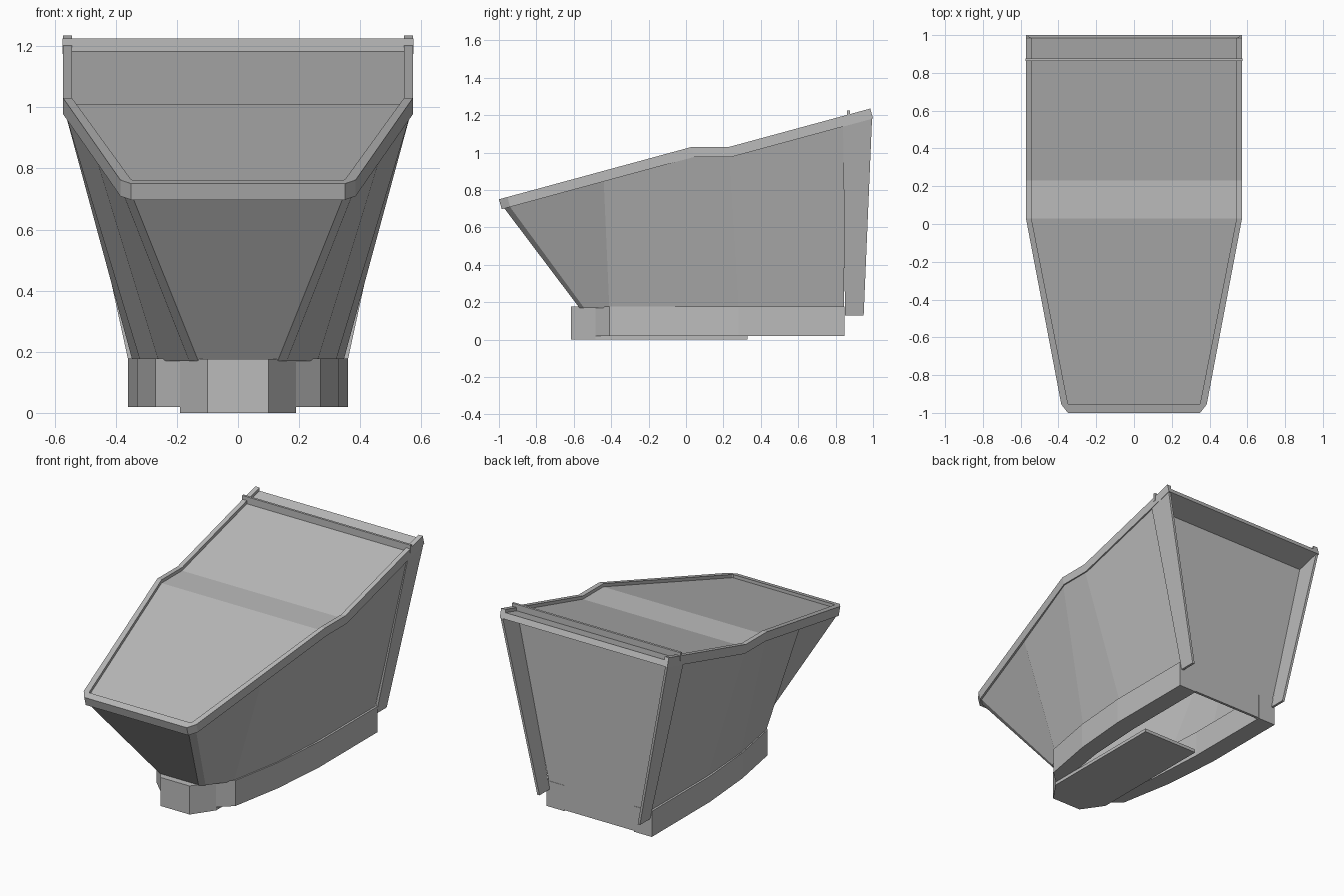
import bpy, bmesh

if "Cube" in bpy.data.objects:
    bpy.data.objects.remove(bpy.data.objects["Cube"])

grey = bpy.data.materials.new("plain grey")
grey.diffuse_color = (0.5, 0.5, 0.5, 1)
grey.use_nodes = True
grey.node_tree.nodes["Principled BSDF"].inputs["Base Color"].default_value = grey.diffuse_color


def make(name, verts, faces):
    me = bpy.data.meshes.new(name)
    bm = bmesh.new()
    vs = [bm.verts.new(v) for v in verts]
    for f in faces:
        bm.faces.new([vs[i] for i in f])
    bmesh.ops.recalc_face_normals(bm, faces=bm.faces)
    bm.to_mesh(me)
    bm.free()
    me.materials.append(grey)
    ob = bpy.data.objects.new(name, me)
    bpy.context.collection.objects.link(ob)
    return ob


def prism(name, bottom, top):
    """Solid between two matching outlines of 3D points."""
    n = len(bottom)
    faces = [(i, (i + 1) % n, n + (i + 1) % n, n + i) for i in range(n)]
    faces += [tuple(range(n)), tuple(range(n, 2 * n))]
    return make(name, bottom + top, faces)


def slab(name, outline, z0, z1):
    return prism(name, [(x, y, z0) for x, y in outline], [(x, y, z1) for x, y in outline])


def mirrored(pts):
    return [(-p[0],) + tuple(p[1:]) for p in pts]


def top_z(y):
    """Height of the lid edge along its length."""
    prof = [(-1, 0.75), (0.03, 1.03), (0.23, 1.03), (0.985, 1.235)]
    for (a, za), (b, zb) in zip(prof, prof[1:]):
        if y <= b:
            return za + (zb - za) * (y - a) / (b - a)
    return prof[-1][1]


# lid: bent slab with raised lip on the front and sides
stations = [(-1, 0.35, -0.955, 0.345), (-0.955, 0.385, -0.95, 0.35),
            (0.03, 0.572, 0.03, 0.543), (0.23, 0.572, 0.23, 0.543),
            (0.985, 0.572, 0.985, 0.543)]
verts, faces = [], []
for yo, wo, yi, wi in stations:
    zo, zi = top_z(yo), top_z(yi)
    half = [(wo, yo + 0.015, zo - 0.053), (wo, yo, zo), (wi, yi, zi), (wi, yi, zi - 0.02)]
    verts += mirrored(half) + half[::-1]
for s in range(len(stations) - 1):
    for i in range(8):
        j = (i + 1) % 8
        faces.append((8 * s + i, 8 * s + j, 8 * s + 8 + j, 8 * s + 8 + i))
faces += [(0, 1, 6, 7), (1, 2, 5, 6), (2, 3, 4, 5)]
faces.append(tuple(8 * (len(stations) - 1) + i for i in range(8)))
make("lid", verts, faces)

# thin ridge across the rear of the lid
slab("lid_ridge", [(-0.575, 0.862), (0.575, 0.862), (0.575, 0.876), (-0.575, 0.876)], 1.175, 1.225)

# body: tapered shell, open at the bottom
low = [(0.13, -0.57), (0.16, -0.545), (0.26, -0.41), (0.32, -0.08), (0.345, 0.28), (0.345, 0.845)]
high = [(0.345, -0.975), (0.375, -0.945), (0.47, -0.44), (0.565, 0.03), (0.565, 0.23), (0.565, 0.85)]
b = [(x, y, 0.17) for x, y in low]
t = [(x, y, top_z(y) - 0.05) for x, y in high]
n = len(b)
verts = b + t + mirrored(b) + mirrored(t)
faces = [(o + i, o + i + 1, o + n + i + 1, o + n + i) for o in (0, 2 * n) for i in range(n - 1)]
faces.append((0, n, 3 * n, 2 * n))
make("body_shell", verts, faces)

# upright rear panel
zr = top_z(0.85) - 0.03
front = [(-0.33, 0.83, 0.025), (0.33, 0.83, 0.025), (0.345, 0.83, 0.18),
         (0.565, 0.83, zr), (-0.565, 0.83, zr), (-0.345, 0.83, 0.18)]
prism("rear_panel", front, [(x, 0.846, z) for x, y, z in front])

# side fins behind the rear panel, and side walls of the base
fin = [(0.35, 0.85, 0.13), (0.35, 0.95, 0.13), (0.572, 0.995, 1.19), (0.572, 0.84, 1.15)]
wall = [(0.36, 0.848), (0.36, 0.28), (0.33, -0.08), (0.27, -0.41), (0.19, -0.485),
        (0.13, -0.485), (0.17, -0.41), (0.22, -0.08), (0.24, 0.28), (0.24, 0.848)]
for side, flip in (("right", lambda p: list(p)), ("left", mirrored)):
    inner = [(x - 0.015, y, z) for x, y, z in fin]
    prism(side + "_fin", flip(fin), flip(inner))
    slab(side + "_base_wall", flip(wall), 0.02, 0.178)

# base nose block and bottom plate
nose = [(-0.19, -0.485), (-0.1, -0.615), (0.1, -0.615), (0.19, -0.485)]
slab("base_nose", nose, 0, 0.176)
slab("bottom_plate", [(-0.19, -0.485), (0.19, -0.485), (0.19, 0.33), (-0.19, 0.33)], 0, 0.02)
